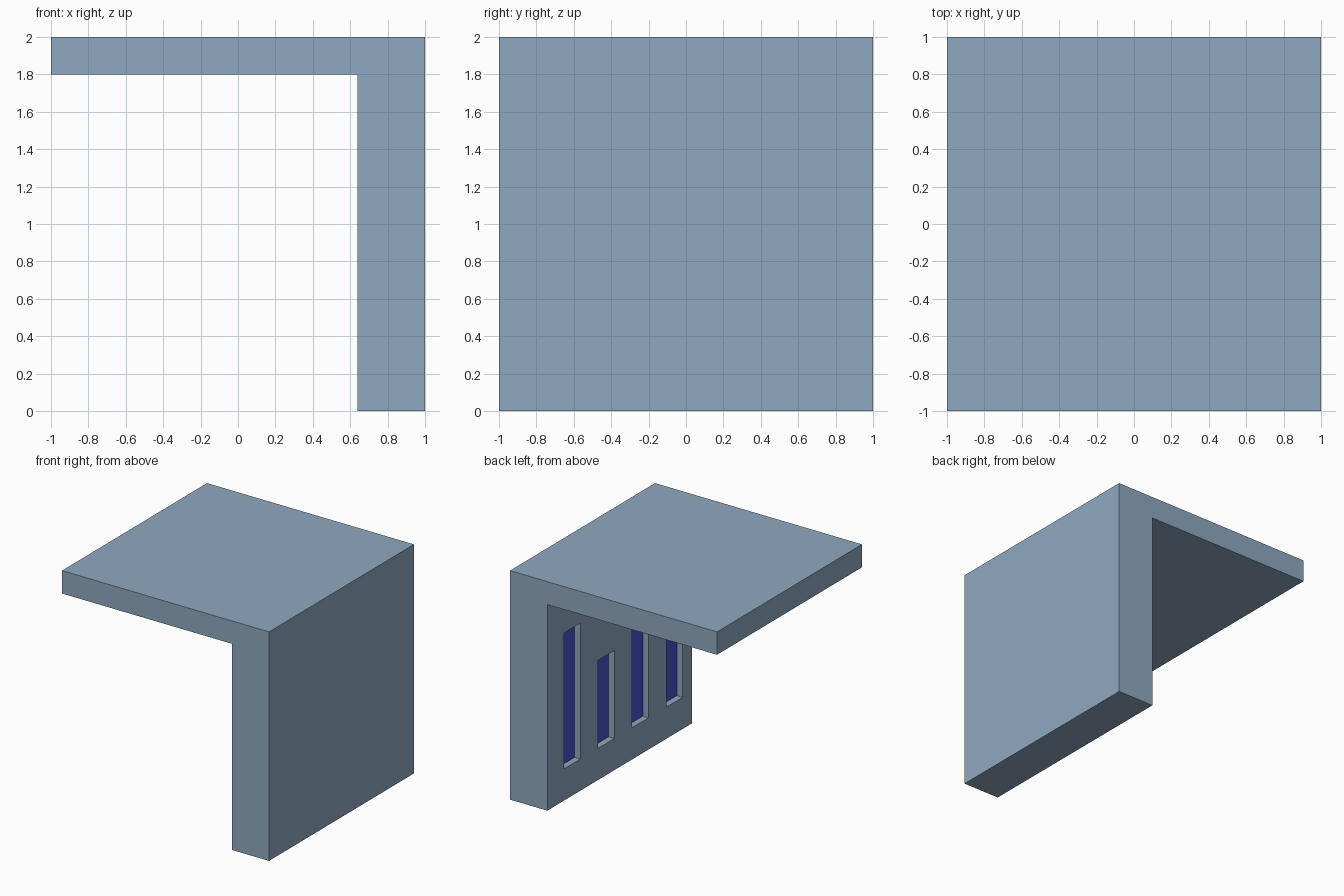
import bpy, bmesh

if "Cube" in bpy.data.objects:
    bpy.data.objects.remove(bpy.data.objects["Cube"])

WALL_X = 0.64      # inner face of the wall
SLOT_DEPTH = 0.055


def material(name, rgb):
    m = bpy.data.materials.new(name)
    m.diffuse_color = (*rgb, 1)
    m.use_nodes = True
    m.node_tree.nodes["Principled BSDF"].inputs["Base Color"].default_value = m.diffuse_color
    return m


def new_object(name, bm):
    bmesh.ops.recalc_face_normals(bm, faces=bm.faces)
    me = bpy.data.meshes.new(name)
    bm.to_mesh(me)
    bm.free()
    ob = bpy.data.objects.new(name, me)
    bpy.context.collection.objects.link(ob)
    return ob


# L-shaped body: roof slab and side wall, extruded along y
profile = [(-1, 1.8), (WALL_X, 1.8), (WALL_X, 0), (1, 0), (1, 2), (-1, 2)]
bm = bmesh.new()
face = bm.faces.new([bm.verts.new((x, -1, z)) for x, z in profile])
ext = bmesh.ops.extrude_face_region(bm, geom=[face])
bmesh.ops.translate(bm, vec=(0, 2, 0),
                    verts=[g for g in ext["geom"] if isinstance(g, bmesh.types.BMVert)])
body = new_object("wall_and_roof", bm)
body.data.materials.append(material("steel blue", (0.275, 0.397, 0.527)))
body.data.materials.append(material("deep blue", (0.065, 0.087, 0.63)))

# Slot cutters: alternating tall and short
bm = bmesh.new()
for i in range(4):
    y = 0.656 - i * 0.47
    z0, z1 = 0.277, (1.463, 1.045)[i % 2]
    cube = bmesh.ops.create_cube(bm, size=1)["verts"]
    bmesh.ops.scale(bm, vec=(2 * SLOT_DEPTH, 0.224, z1 - z0), verts=cube)
    bmesh.ops.translate(bm, vec=(WALL_X, y, (z0 + z1) / 2), verts=cube)
cutter = new_object("slot_cutter", bm)
cutter.hide_render = True

# Cut the slots into the wall
mod = body.modifiers.new("slots", "BOOLEAN")
mod.operation = "DIFFERENCE"
mod.solver = "EXACT"
mod.object = cutter
bpy.context.view_layer.objects.active = body
bpy.ops.object.modifier_apply(modifier=mod.name)
bpy.data.objects.remove(cutter)

# Colour the recessed slot backs
for p in body.data.polygons:
    p.material_index = int(p.normal.x < -0.9 and abs(p.center.x - WALL_X - SLOT_DEPTH) < 0.005)
